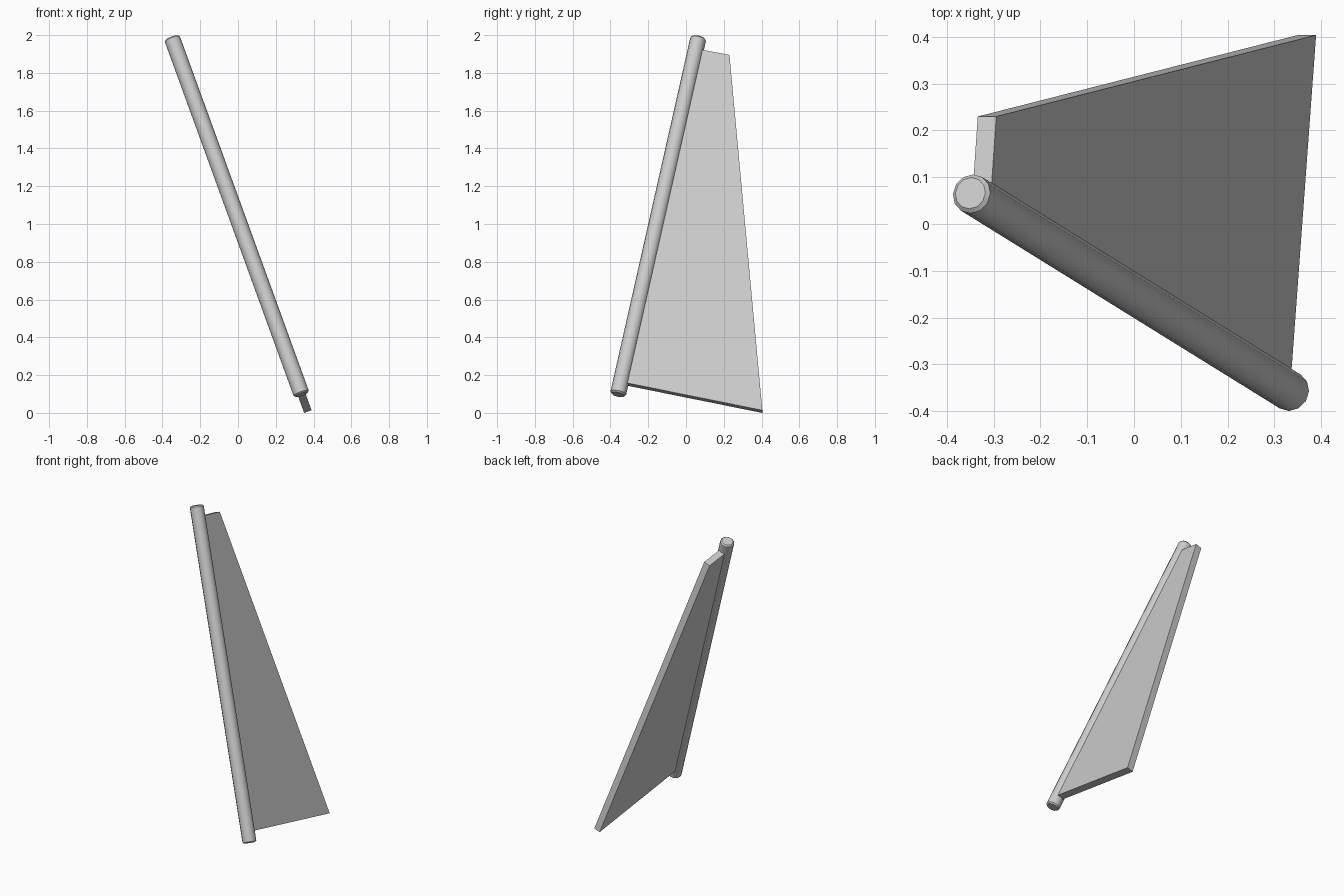
import bpy, bmesh, math
from mathutils import Vector

if "Cube" in bpy.data.objects:
    bpy.data.objects.remove(bpy.data.objects["Cube"])

TOP = Vector((-0.350, 0.066, 1.986))      # pole axis ends
BOTTOM = Vector((0.337, -0.360, 0.097))
SLOPE = (TOP.x - BOTTOM.x) / (TOP.z - BOTTOM.z)
NORMAL = Vector((1, 0, -SLOPE)).normalized()  # panel normal (panel contains the y axis)
THICK = 0.042


def on_panel(y, z, side):
    """Point on the panel mid plane, shifted to one of its faces."""
    return Vector((BOTTOM.x + (z - BOTTOM.z) * SLOPE, y, z)) + NORMAL * side


def mesh_object(name, bm):
    bmesh.ops.recalc_face_normals(bm, faces=bm.faces)
    mesh = bpy.data.meshes.new(name)
    bm.to_mesh(mesh)
    bm.free()
    obj = bpy.data.objects.new(name, mesh)
    bpy.context.collection.objects.link(obj)
    return obj


# Leaning round pole with chamfered ends
axis = TOP - BOTTOM
bpy.ops.mesh.primitive_cylinder_add(vertices=12, radius=0.0425, depth=axis.length,
                                    location=(TOP + BOTTOM) / 2,
                                    rotation=axis.to_track_quat('Z', 'Y').to_euler())
pole = bpy.context.object
pole.name = "pole"
bpy.ops.object.shade_smooth_by_angle(angle=math.radians(40))
bevel = pole.modifiers.new("end_chamfer", 'BEVEL')
bevel.width = 0.008
bevel.segments = 1
bevel.limit_method = 'ANGLE'
bevel.angle_limit = math.radians(60)

# Tapered flat panel, its inner edge buried in the pole
outline = [(0.045, 1.923), (0.23, 1.888), (0.404, 0.007), (-0.345, 0.158)]
bm = bmesh.new()
base = bm.faces.new([bm.verts.new(on_panel(y, z, -THICK / 2)) for y, z in outline])
ext = bmesh.ops.extrude_face_region(bm, geom=[base], use_keep_orig=True)
bmesh.ops.translate(bm, vec=NORMAL * THICK,
                    verts=[v for v in ext["geom"] if isinstance(v, bmesh.types.BMVert)])
mesh_object("panel", bm)
